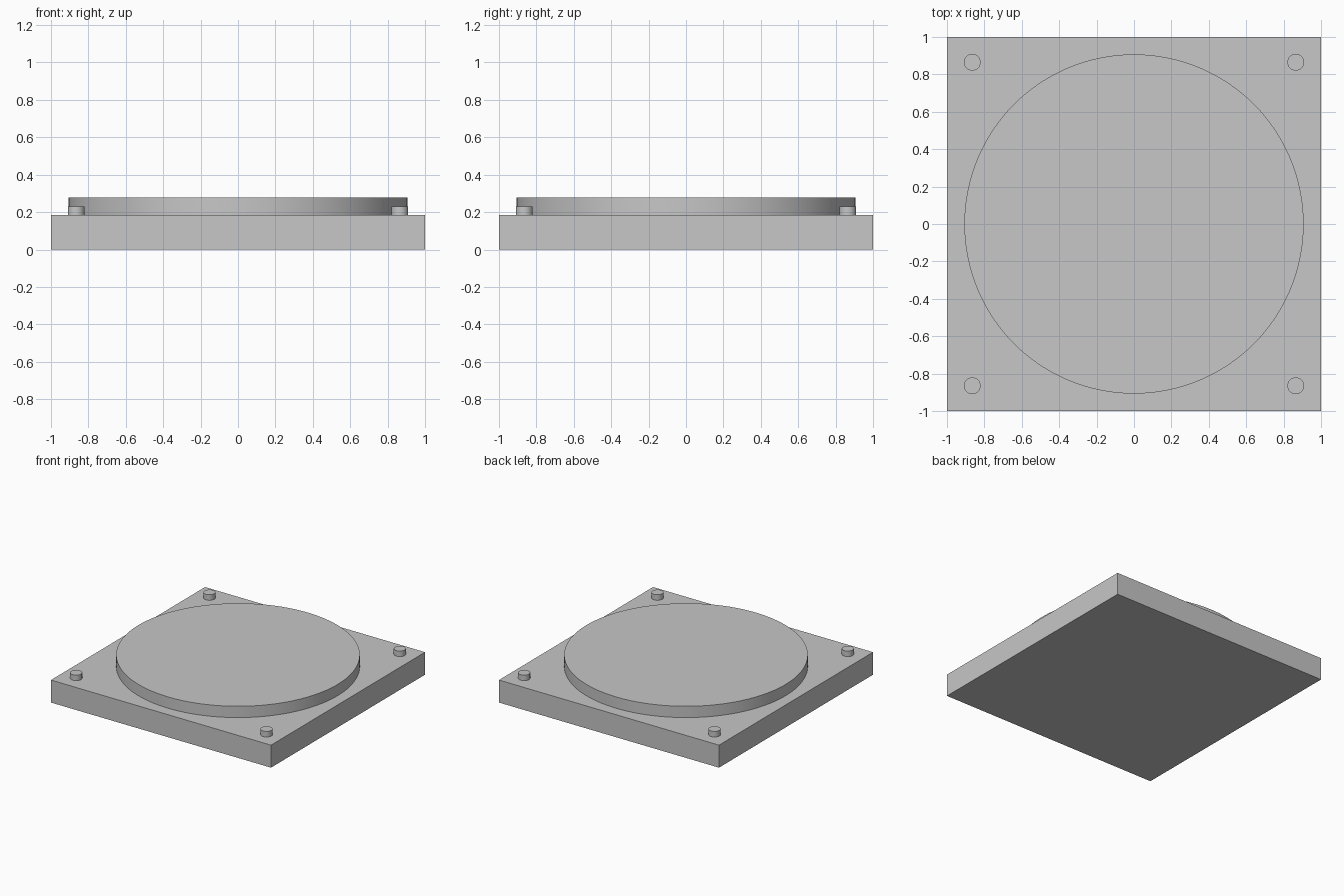
import bpy
import math

cube = bpy.data.objects.get("Cube")
if cube:
    bpy.data.objects.remove(cube, do_unlink=True)

BASE_TOP = 0.185
SINK = 0.02  # overlap of raised parts into the base

grey = bpy.data.materials.new("light_grey")
grey.use_nodes = True
colour = (0.57, 0.57, 0.57, 1)
grey.diffuse_color = colour
grey.node_tree.nodes["Principled BSDF"].inputs["Base Color"].default_value = colour


def finish(name):
    obj = bpy.context.object
    obj.name = name
    obj.data.name = name
    obj.data.materials.append(grey)
    return obj


def raised_cylinder(name, x, y, radius, top, sides):
    """Smooth cylinder rising from the base plate to the given height."""
    bottom = BASE_TOP - SINK
    bpy.ops.mesh.primitive_cylinder_add(
        vertices=sides, radius=radius, depth=top - bottom,
        location=(x, y, (top + bottom) / 2))
    bpy.ops.object.shade_smooth_by_angle(angle=math.radians(30))
    return finish(name)


# Square base plate
bpy.ops.mesh.primitive_cube_add(size=1, location=(0, 0, BASE_TOP / 2))
plate = finish("base_plate")
plate.scale = (2, 2, BASE_TOP)

# Large round platform
raised_cylinder("round_platform", 0, 0, 0.907, 0.278, 128)

# Corner pegs
for side, x in (("left", 0.865), ("right", -0.865)):
    for end, y in (("front", -0.865), ("back", 0.865)):
        raised_cylinder(f"{end}_{side}_peg", x, y, 0.045, 0.231, 48)
